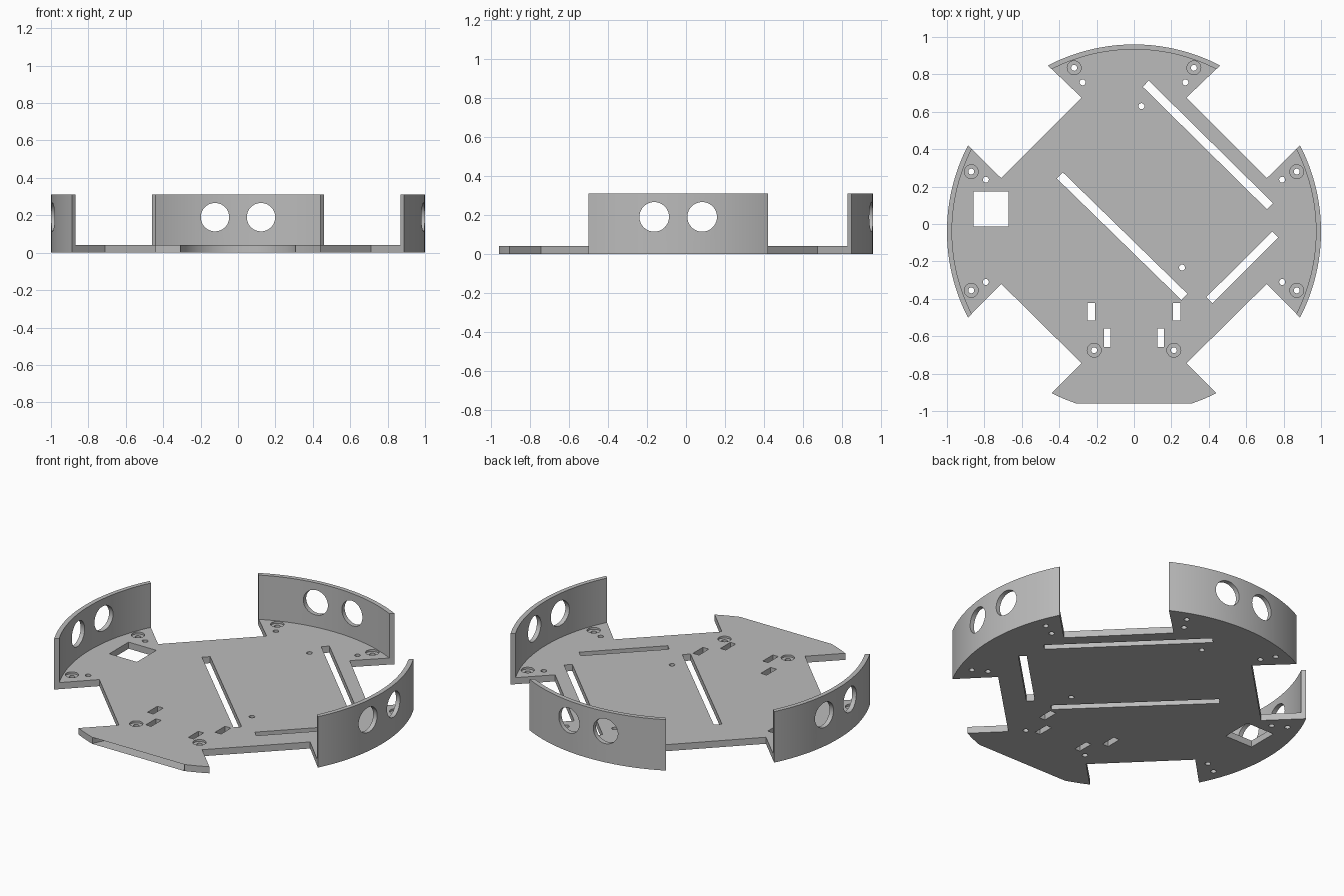
import bpy, bmesh
from math import radians, sin, cos, atan2, hypot, pi
from mathutils import Matrix, Vector

if "Cube" in bpy.data.objects:
    bpy.data.objects.remove(bpy.data.objects["Cube"])

CY = -0.04          # centre of the round outline
PLATE = 0.04        # plate thickness
TOP = 0.31          # wall height
INNER = 0.973       # wall inner radius

grey = bpy.data.materials.new("plain grey")
grey.use_nodes = True
COLOR = (0.5, 0.5, 0.5, 1)
grey.diffuse_color = COLOR
grey.node_tree.nodes["Principled BSDF"].inputs["Base Color"].default_value = COLOR


def arc(r, a0, a1, n, cy=0):
    angles = [radians(a0 + (a1 - a0) * i / n) for i in range(n + 1)]
    return [(r * cos(a), cy + r * sin(a)) for a in angles]


def add_prism(bm, pts, z0, z1):
    face = bm.faces.new([bm.verts.new((x, y, z0)) for x, y in pts])
    ext = bmesh.ops.extrude_face_region(bm, geom=[face])["geom"]
    verts = [v for v in ext if isinstance(v, bmesh.types.BMVert)]
    bmesh.ops.translate(bm, vec=(0, 0, z1 - z0), verts=verts)


def add_round(bm, x, y, r, z0, z1, n=24):
    add_prism(bm, [(x + px, y + py) for px, py in arc(r, 0, 360, n)[:-1]], z0, z1)


def add_slot(bm, a, b, width):
    a, b = Vector(a), Vector(b)
    side = (b - a).normalized().orthogonal() * width / 2
    add_prism(bm, [a + side, a - side, b - side, b + side], -0.1, 0.1)


def finish(name, bm):
    bmesh.ops.recalc_face_normals(bm, faces=bm.faces)
    mesh = bpy.data.meshes.new(name)
    bm.to_mesh(mesh)
    bm.free()
    mesh.materials.append(grey)
    ob = bpy.data.objects.new(name, mesh)
    bpy.context.collection.objects.link(ob)
    return ob


def select(ob):
    bpy.ops.object.select_all(action="DESELECT")
    ob.select_set(True)
    bpy.context.view_layer.objects.active = ob


def cut(ob, bm):
    cutter = finish("cutter", bm)
    cutter.hide_render = True
    select(ob)
    mod = ob.modifiers.new("cut", "BOOLEAN")
    mod.operation, mod.solver, mod.object = "DIFFERENCE", "EXACT", cutter
    bpy.ops.object.modifier_apply(modifier=mod.name)
    bpy.data.objects.remove(cutter)


def smooth(ob):
    select(ob)
    bpy.ops.object.shade_smooth_by_angle(angle=radians(30))


# Base plate: right half of the outline, then its mirror image
half = (arc(0.324, 90, 16.9, 16, -1.014) + arc(0.97, -71.5, -63, 4)
        + [(0.28, -0.705), (0.71, -0.28)] + arc(1, -27.4, 27.4, 32)
        + [(0.71, 0.285), (0.28, 0.715)] + arc(1, 62.6, 90, 16))
outline = half + [(-x, y) for x, y in reversed(half[1:-1])]
bm = bmesh.new()
add_prism(bm, [(x, y + CY) for x, y in outline], 0, PLATE)
plate = finish("base_plate", bm)

# Shallow round recesses around the main screw holes
screws = [(s * x, y) for s in (1, -1)
          for x, y in ((0.87, 0.28), (0.87, -0.355), (0.32, 0.835), (0.213, -0.675))]
bm = bmesh.new()
for x, y in screws:
    add_round(bm, x, y, 0.037, PLATE - 0.012, 0.1)
cut(plate, bm)

# Through holes, long slots and rectangular windows
pins = [(s * x, y) for s in (1, -1)
        for x, y in ((0.792, 0.237), (0.792, -0.31), (0.275, 0.757))]
bm = bmesh.new()
for x, y in screws + pins + [(0.04, 0.63), (0.257, -0.233)]:
    add_round(bm, x, y, 0.016, -0.1, 0.1, 16)
add_slot(bm, (0.063, 0.75), (0.727, 0.095), 0.046)
add_slot(bm, (-0.397, 0.26), (0.27, -0.39), 0.046)
add_slot(bm, (0.403, -0.407), (0.755, -0.057), 0.046)
add_slot(bm, (-0.765, -0.013), (-0.765, 0.173), 0.186)
for s in (1, -1):
    add_slot(bm, (s * 0.228, -0.517), (s * 0.228, -0.422), 0.04)
    add_slot(bm, (s * 0.143, -0.657), (s * 0.143, -0.56), 0.036)
cut(plate, bm)
smooth(plate)

# Curved walls, each with a pair of round sensor openings
for name, turn in (("left_wall", 0), ("back_wall", 90), ("right_wall", 180)):
    bm = bmesh.new()
    add_prism(bm, arc(1, -27.4, 27.4, 32) + arc(INNER, 26.9, -26.9, 32), PLATE, TOP)
    wall = finish(name, bm)
    bm = bmesh.new()
    for y in (0.123, -0.123):
        add_round(bm, 0, y, 0.076, 0.8, 1.1, 40)
    bmesh.ops.transform(bm, verts=bm.verts,
                        matrix=Matrix.Translation((0, 0, 0.19)) @ Matrix.Rotation(pi / 2, 4, "Y"))
    cut(wall, bm)
    wall.data.transform(Matrix.Translation((0, CY, 0)) @ Matrix.Rotation(radians(turn), 4, "Z"))
    smooth(wall)
